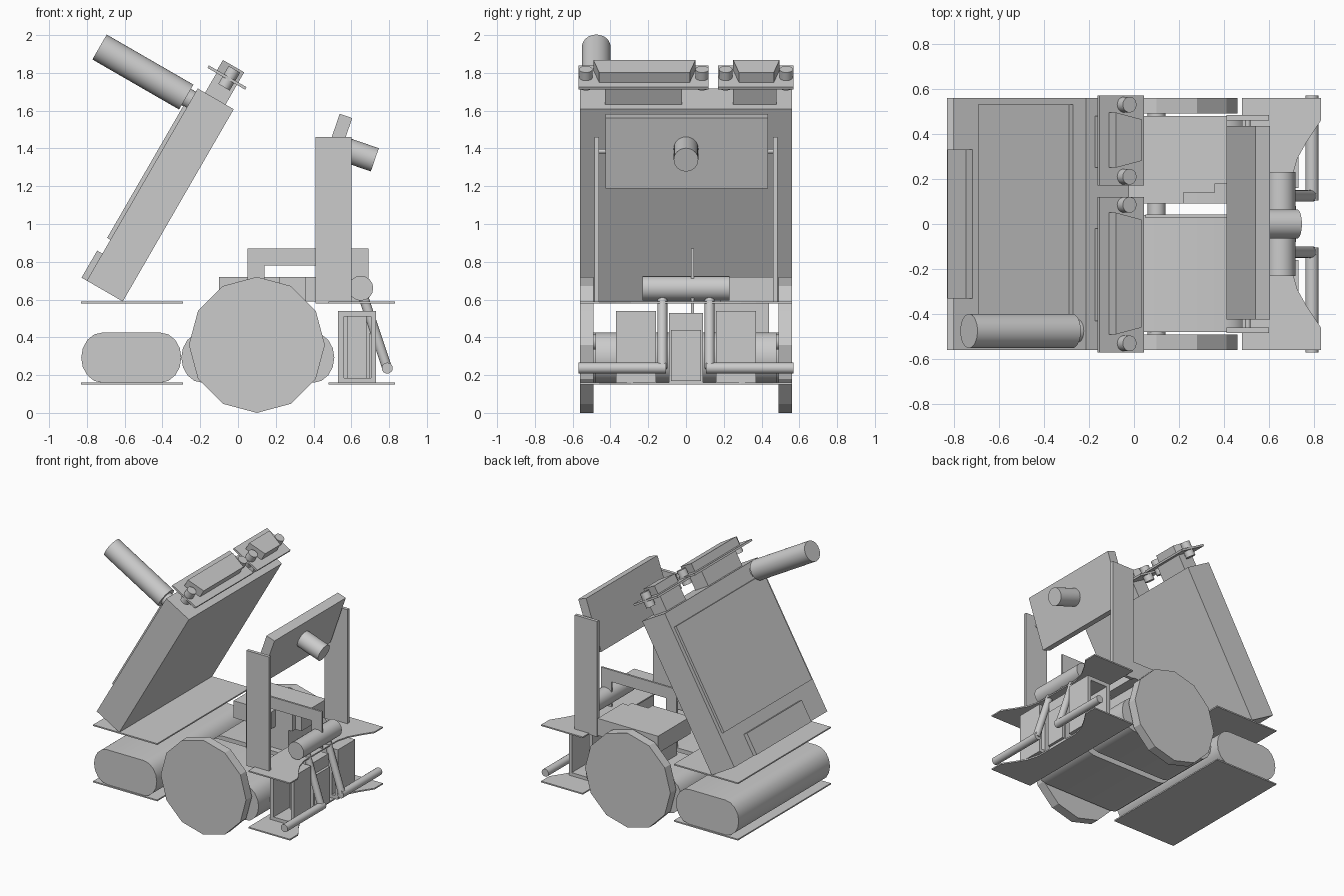
import bpy, bmesh
from math import cos, sin, pi, radians
from mathutils import Matrix, Vector

if "Cube" in bpy.data.objects:
    bpy.data.objects.remove(bpy.data.objects["Cube"])

def tilt(x, z, deg):
    """Local frame leaning towards +x, placed at (x, z)."""
    return Matrix.Translation((x, 0, z)) @ Matrix.Rotation(radians(deg), 4, 'Y')

WORLD = Matrix.Identity(4)

def finish(name, bm, frame=WORLD, smooth=False):
    bmesh.ops.transform(bm, matrix=frame, verts=bm.verts)
    bmesh.ops.recalc_face_normals(bm, faces=bm.faces)
    me = bpy.data.meshes.new(name)
    bm.to_mesh(me)
    bm.free()
    ob = bpy.data.objects.new(name, me)
    bpy.context.collection.objects.link(ob)
    if smooth:
        bpy.context.view_layer.objects.active = ob
        bpy.ops.object.select_all(action='DESELECT')
        ob.select_set(True)
        bpy.ops.object.shade_smooth_by_angle(angle=radians(40))
    return ob

def prism(name, pts, lo, hi, axis='y', frame=WORLD, smooth=False):
    """Extrude a profile: (x, z) along y, or (x, y) along z."""
    bm = bmesh.new()
    place = (lambda a, b, c: (a, c, b)) if axis == 'y' else (lambda a, b, c: (a, b, c))
    f = bm.faces.new([bm.verts.new(place(a, b, lo)) for a, b in pts])
    ext = bmesh.ops.extrude_face_region(bm, geom=[f])
    verts = [v for v in ext['geom'] if isinstance(v, bmesh.types.BMVert)]
    bmesh.ops.translate(bm, vec=place(0, 0, hi - lo), verts=verts)
    return finish(name, bm, frame, smooth)

def box(name, x, y, z, frame=WORLD):
    pts = [(x[0], z[0]), (x[1], z[0]), (x[1], z[1]), (x[0], z[1])]
    return prism(name, pts, y[0], y[1], 'y', frame)

def rod(name, a, b, r, seg=24, frame=WORLD, smooth=True):
    a, b = Vector(a), Vector(b)
    bm = bmesh.new()
    bmesh.ops.create_cone(bm, cap_ends=True, segments=seg, radius1=r, radius2=r, depth=(b - a).length)
    m = Matrix.Translation((a + b) / 2) @ (b - a).to_track_quat('Z', 'Y').to_matrix().to_4x4()
    bmesh.ops.transform(bm, matrix=m, verts=bm.verts)
    return finish(name, bm, frame, smooth)

def pod(name, x0, x1, y0, y1, rx=0.11, z0=0.16, z1=0.425):
    zc, rz = (z0 + z1) / 2, (z1 - z0) / 2
    pts = []
    for cx, start in ((x1 - rx, -pi / 2), (x0 + rx, pi / 2)):
        for i in range(9):
            t = start + pi * i / 8
            pts.append((cx + rx * cos(t), zc + rz * sin(t)))
    prism(name, pts, y0, y1, 'y', smooth=True)

# Leaning rear slab with back panel, lower block and exhaust tube
rear = tilt(-0.61, 0.59, 30)
box("rear_slab", (-0.22, 0), (-0.56, 0.56), (0, 1.175), rear)
box("rear_slab_panel", (-0.24, -0.215), (-0.53, 0.53), (0.25, 1.06), rear)
box("rear_slab_block", (-0.252, -0.215), (-0.33, 0.33), (0, 0.165), rear)
rod("tube", (-0.78, -0.475, 1.105), (-0.25, -0.475, 1.105), 0.076, 32, rear)
rod("tube_neck", (-0.255, -0.475, 1.105), (-0.2, -0.475, 1.105), 0.05, 24, rear)

# Two small heads on top of the slab: plate, neck, tapered block, pegs
heads = [((-0.57, 0.12), (-0.43, -0.02), (-0.49, 0.05), (-0.53, 0.085)),
         ((0.17, 0.57), (0.25, 0.48), (0.25, 0.495), (0.21, 0.53))]
for i, (plate, neck, blk, pegs) in enumerate(heads):
    box(f"head_plate_{i}", (-0.23, 0), plate, (1.295, 1.31), rear)
    box(f"head_neck_{i}", (-0.175, -0.05), neck, (1.17, 1.3), rear)
    y0, y1 = blk
    prism(f"head_block_{i}", [(-0.18, y0), (-0.05, y0 + 0.03), (-0.05, y1 - 0.03), (-0.18, y1)],
          1.305, 1.372, 'z', rear)
    for y in pegs:
        rod(f"head_peg_{i}", (-0.103, y, 1.25), (-0.103, y, 1.36), 0.035, 20, rear)

# Floor and deck plates, rear rectangles and scalloped front ones
half = [(0.48, 0.56), (0.83, 0.56), (0.83, 0.46), (0.77, 0.37), (0.725, 0.29), (0.70, 0.2)]
scallop = half + [(x, -y) for x, y in reversed(half)]
for name, z in (("lower", 0.15), ("upper", 0.58)):
    box(f"{name}_rear_plate", (-0.83, -0.29), (-0.56, 0.56), (z, z + 0.01))
    prism(f"{name}_front_plate", scallop, z, z + 0.01, 'z')

# Rounded tanks
pod("rear_tank", -0.83, -0.3, -0.55, 0.55)
pod("middle_tank_near", -0.3, 0.51, -0.48, 0.04)
pod("middle_tank_far", -0.3, 0.51, 0.09, 0.48)

# Wheels and axle
for s in (-1, 1):
    rod("wheel", (0.1, s * 0.49, 0.36), (0.1, s * 0.56, 0.36), 0.36, 12, smooth=False)
rod("axle", (0.1, -0.5, 0.375), (0.1, 0.5, 0.375), 0.04)

# Stepped engine box and thin bracket
steps = [(-0.1, 0.09), (0.22, 0.09), (0.22, 0.14), (0.36, 0.14), (0.36, 0.18),
         (0.41, 0.18), (0.41, 0.48), (-0.1, 0.48)]
prism("engine_box", steps, 0.59, 0.72, 'z')
box("engine_base", (-0.02, 0.33), (0.14, 0.44), (0.4, 0.6))
prism("bracket", [(0.05, 0.42), (0.14, 0.42), (0.14, 0.78), (0.60, 0.78), (0.60, 0.59),
                  (0.69, 0.59), (0.69, 0.87), (0.05, 0.87)], 0.027, 0.042)

# Upright posts holding a tilted screen with a pipe
screen = tilt(0.41, 1.21, 19)
box("screen", (0, 0.07), (-0.425, 0.435), (0, 0.395), screen)
rod("screen_pipe", (0.03, 0, 0.225), (0.255, 0, 0.225), 0.065, 32, screen)
for s in (-1, 1):
    box("post", (0.41, 0.60), sorted((s * 0.46, s * 0.485)), (0.58, 1.46))
    rod("screen_pin", (0.505, s * 0.42, 1.385), (0.505, s * 0.47, 1.385), 0.012, 12)

# Front hollow frames and centre box
for s in (-1, 1):
    y = sorted((s * 0.16, s * 0.37))
    for n, x, z in (("left", (0.53, 0.56), (0.16, 0.54)), ("right", (0.705, 0.73), (0.16, 0.54)),
                    ("bottom", (0.55, 0.715), (0.16, 0.185)), ("top", (0.55, 0.715), (0.51, 0.54))):
        box(f"front_frame_{n}", x, y, z)
    box("front_frame_core", (0.58, 0.68), sorted((s * 0.16, s * 0.2)), (0.18, 0.52))
box("centre_box", (0.54, 0.70), (-0.09, 0.09), (0.16, 0.53))
box("centre_box_face", (0.69, 0.72), (-0.08, 0.08), (0.17, 0.44))

# Front roller and bumper arms
rod("front_roller", (0.65, -0.23, 0.66), (0.65, 0.23, 0.66), 0.066, 16)
for s in (-1, 1):
    rod("bumper_arm", (0.665, s * 0.125, 0.61), (0.79, s * 0.125, 0.235), 0.026, 16)
    rod("bumper_bar", (0.79, s * 0.105, 0.237), (0.79, s * 0.57, 0.237), 0.029, 16)
